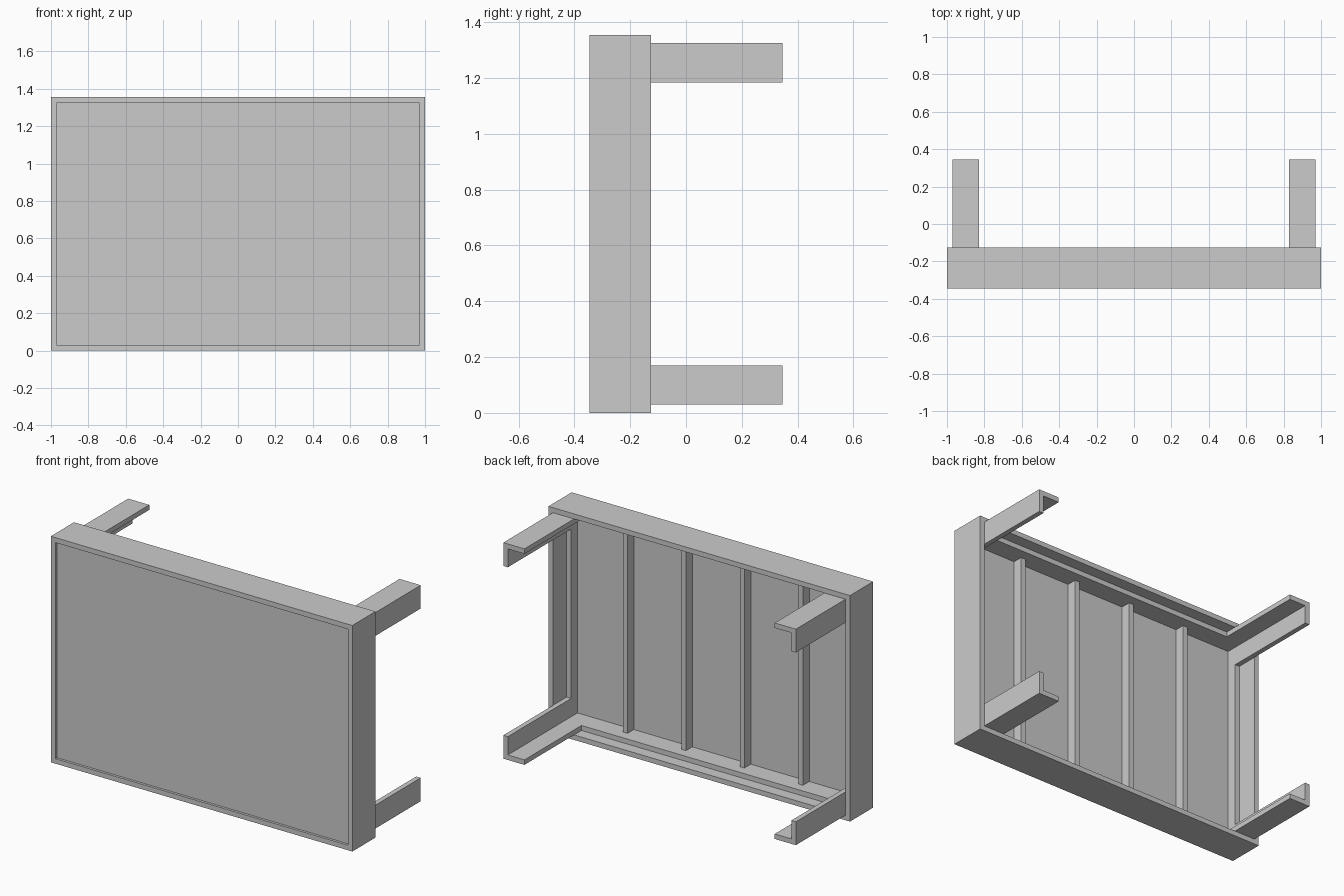
import bpy

if "Cube" in bpy.data.objects:
    bpy.data.objects.remove(bpy.data.objects["Cube"])

H = 1.355            # overall height (z)
ZC = H / 2
T = 0.03             # board / angle thickness
FRONT, RIM, END = -0.345, -0.125, 0.345
PANEL_BACK = -0.315
IX = 1 - T           # inner half width of the frame
LEG = 0.14           # leg flange width


def mesh_object(name, verts, faces):
    me = bpy.data.meshes.new(name)
    me.from_pydata(verts, [], faces)
    me.update()
    ob = bpy.data.objects.new(name, me)
    bpy.context.collection.objects.link(ob)
    return ob


def extrude_y(name, outline, y0, y1):
    """Extrude an (x, z) outline, counter-clockwise seen from -y, along y."""
    n = len(outline)
    verts = [(x, y, z) for y in (y0, y1) for x, z in outline]
    faces = [tuple(range(n)), tuple(range(2 * n - 1, n - 1, -1))]
    faces += [(i, i + n, (i + 1) % n + n, (i + 1) % n) for i in range(n)]
    return mesh_object(name, verts, faces)


def box(name, x0, x1, y0, y1, z0, z1):
    return extrude_y(name, [(x0, z0), (x1, z0), (x1, z1), (x0, z1)], y0, y1)


# Outer frame: a rectangular ring
loops = [[(-w, ZC - h), (w, ZC - h), (w, ZC + h), (-w, ZC + h)]
         for w, h in ((1, ZC), (IX, ZC - T))]
verts = [(x, y, z) for y in (FRONT, RIM) for loop in loops for x, z in loop]
faces = []
for i in range(4):
    j = (i + 1) % 4
    faces += [(i, j, j + 4, i + 4), (i + 8, i + 12, j + 12, j + 8),
              (i, i + 8, j + 8, j), (i + 4, j + 4, j + 12, i + 12)]
mesh_object("outer_frame", verts, faces)

# Slightly recessed top panel
box("top_panel", -IX, IX, -0.33, PANEL_BACK, T, H - T)

# Four angle-section legs, outer corner in the frame corner
for sx, side in ((-1, "left"), (1, "right")):
    for sz, level in ((-1, "lower"), (1, "upper")):
        a, b = IX, ZC - T
        profile = [(a, b), (a - LEG, b), (a - LEG, b - T),
                   (a - T, b - T), (a - T, b - LEG), (a, b - LEG)]
        outline = [(sx * x, ZC + sz * z) for x, z in profile]
        if sx * sz < 0:
            outline.reverse()
        extrude_y(f"{level}_{side}_leg", outline, PANEL_BACK, END)

# Long rails between the legs
box("lower_rail", -IX + LEG, IX - LEG, PANEL_BACK, -0.195, T, 2 * T)
box("upper_rail", -IX + LEG, IX - LEG, PANEL_BACK, -0.195, H - 2 * T, H - T)

# Short side rails between the legs
box("left_rail", -IX, -IX + T, PANEL_BACK, -0.255, T + LEG, H - T - LEG)
box("right_rail", IX - T, IX, PANEL_BACK, -0.255, T + LEG, H - T - LEG)

# Stiffening ribs across the panel
for i in range(4):
    x = (i - 1.5) * 2 * IX / 5
    box(f"rib_{i + 1}", x - T / 2, x + T / 2, PANEL_BACK, -0.255, 2 * T, H - 2 * T)
